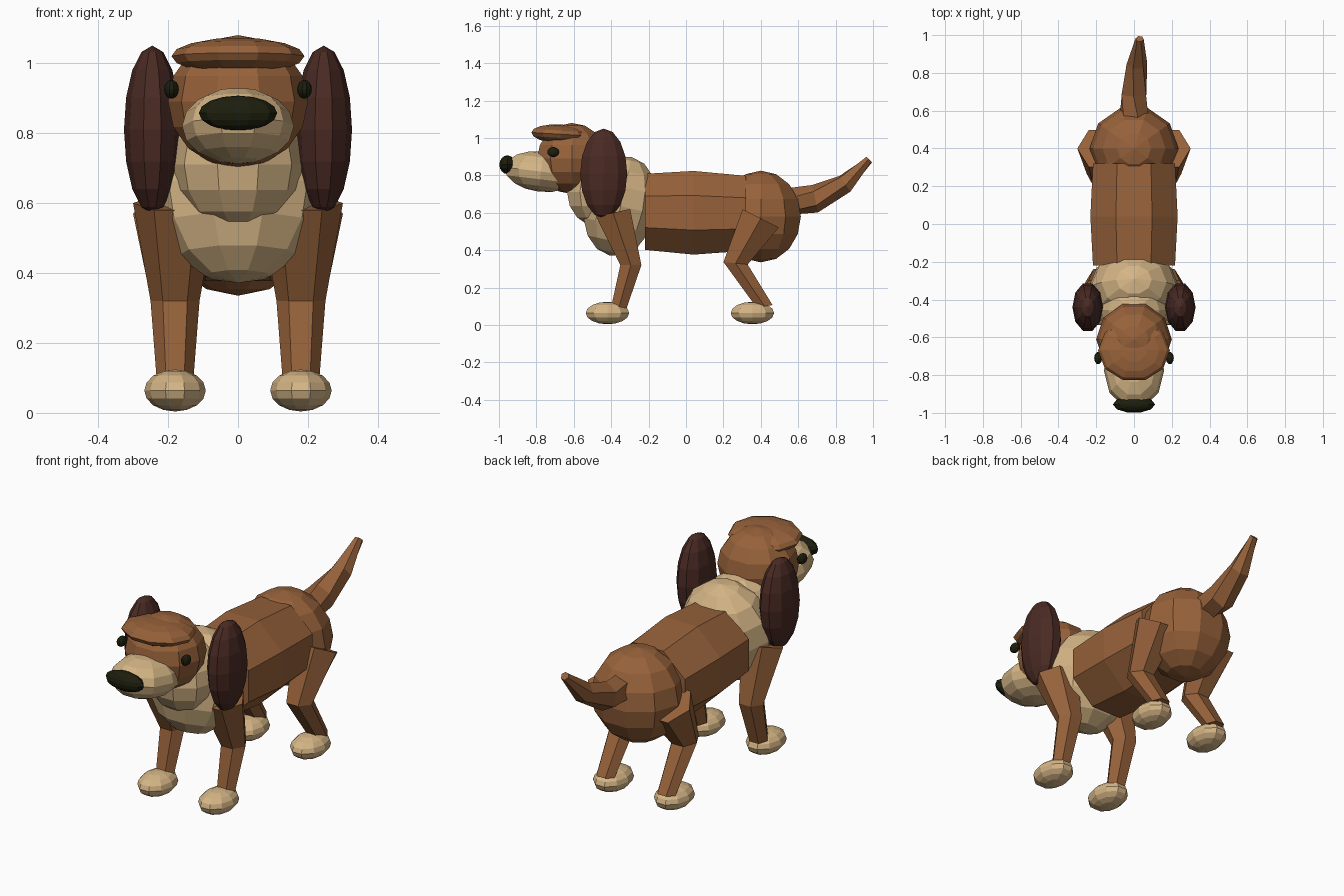
import bpy, bmesh, math
from mathutils import Matrix, Vector

if "Cube" in bpy.data.objects:
    bpy.data.objects.remove(bpy.data.objects["Cube"])


def material(name, rgb):
    m = bpy.data.materials.new(name)
    m.diffuse_color = (*rgb, 1)
    m.use_nodes = True
    m.node_tree.nodes["Principled BSDF"].inputs["Base Color"].default_value = m.diffuse_color
    return m


BROWN = material("brown fur", (0.31, 0.122, 0.043))
CREAM = material("cream fur", (0.66, 0.46, 0.235))
DARK = material("dark ear brown", (0.068, 0.023, 0.017))
BLACK = material("nose black", (0.012, 0.013, 0.004))


def finish(name, bm, mat):
    bmesh.ops.recalc_face_normals(bm, faces=bm.faces)
    mesh = bpy.data.meshes.new(name)
    bm.to_mesh(mesh)
    bm.free()
    mesh.materials.append(mat)
    obj = bpy.data.objects.new(name, mesh)
    bpy.context.collection.objects.link(obj)
    return obj


def ball(name, mat, centre, radii, tilt=0, segs=10, rings=8):
    """Faceted ellipsoid, tilted about the x axis."""
    bm = bmesh.new()
    bmesh.ops.create_uvsphere(bm, u_segments=segs, v_segments=rings, radius=1)
    turn = Matrix.Rotation(math.pi / 2, 4, 'Z')
    bm.transform(Matrix.Translation(centre) @ Matrix.Rotation(tilt, 4, 'X')
                 @ Matrix.Diagonal((*radii, 1)) @ turn)
    return finish(name, bm, mat)


def limb(name, mat, rings, sides=6, start=0.0, twist=0.0):
    """Faceted tube through rings of (centre, x radius, other radius, lean)."""
    bm = bmesh.new()
    loops = []
    for i, (c, rx, ry, lean) in enumerate(rings):
        side = Vector((1, 0, 0))
        other = Vector((0, math.cos(lean), math.sin(lean)))
        loop = []
        for k in range(sides):
            a = start + i * twist + 2 * math.pi * k / sides
            p = Vector(c) + side * rx * math.cos(a) + other * ry * math.sin(a)
            loop.append(bm.verts.new(p))
        loops.append(loop)
    for a, b in zip(loops, loops[1:]):
        for k in range(sides):
            n = (k + 1) % sides
            bm.faces.new((a[k], a[n], b[n], b[k]))
    bm.faces.new(loops[0])
    bm.faces.new(loops[-1])
    return finish(name, bm, mat)


# Torso: eight-sided barrel, rump, chest and neck
up = math.pi / 2
limb("body", BROWN, [((0, -0.22, 0.605), 0.235, 0.22, up),
                     ((0, 0.04, 0.60), 0.25, 0.242, up),
                     ((0, 0.32, 0.597), 0.235, 0.217, up)],
     sides=8, start=math.pi / 8)
ball("rump", BROWN, (0, 0.40, 0.58), (0.235, 0.225, 0.245))
ball("chest", CREAM, (0, -0.35, 0.635), (0.245, 0.205, 0.27), -0.22)
ball("neck", CREAM, (0, -0.455, 0.71), (0.19, 0.19, 0.19))

# Head: skull, brow, muzzle, nose
ball("head", BROWN, (0, -0.61, 0.89), (0.20, 0.195, 0.19))
ball("brow", BROWN, (0, -0.67, 1.02), (0.19, 0.165, 0.052), -0.06)
ball("muzzle", CREAM, (0, -0.775, 0.82), (0.16, 0.205, 0.108), -0.12)
ball("nose", BLACK, (0, -0.955, 0.857), (0.112, 0.045, 0.05))

# Paired parts
for label, s in (("left", 1), ("right", -1)):
    ball(label + "_eye", BLACK, (s * 0.19, -0.71, 0.925), (0.021, 0.033, 0.027))
    ball(label + "_ear", DARK, (s * 0.245, -0.44, 0.81), (0.081, 0.132, 0.24))
    x = s * 0.18
    limb(label + "_front_leg", BROWN, [((x, -0.39, 0.60), 0.12, 0.108, 0.22),
                                       ((x, -0.295, 0.32), 0.07, 0.065, 0.0),
                                       ((x, -0.36, 0.09), 0.052, 0.047, -0.2)])
    limb(label + "_hind_leg", BROWN, [((x, 0.40, 0.57), 0.12, 0.125, -0.46),
                                      ((x, 0.265, 0.33), 0.07, 0.075, -0.1),
                                      ((x, 0.42, 0.10), 0.052, 0.05, 0.15)])
    for part, y in (("front", -0.42), ("hind", 0.355)):
        ball(f"{label}_{part}_paw", CREAM, (x, y, 0.064), (0.088, 0.122, 0.06))

# Tail: tapering, slightly twisted
limb("tail", BROWN, [((0, 0.54, 0.66), 0.08, 0.075, up),
                     ((0, 0.69, 0.675), 0.075, 0.075, up + 0.2),
                     ((0.015, 0.85, 0.755), 0.055, 0.055, up + 0.6),
                     ((0.03, 0.98, 0.885), 0.022, 0.022, up + 0.8)],
     start=0.2, twist=0.35)
